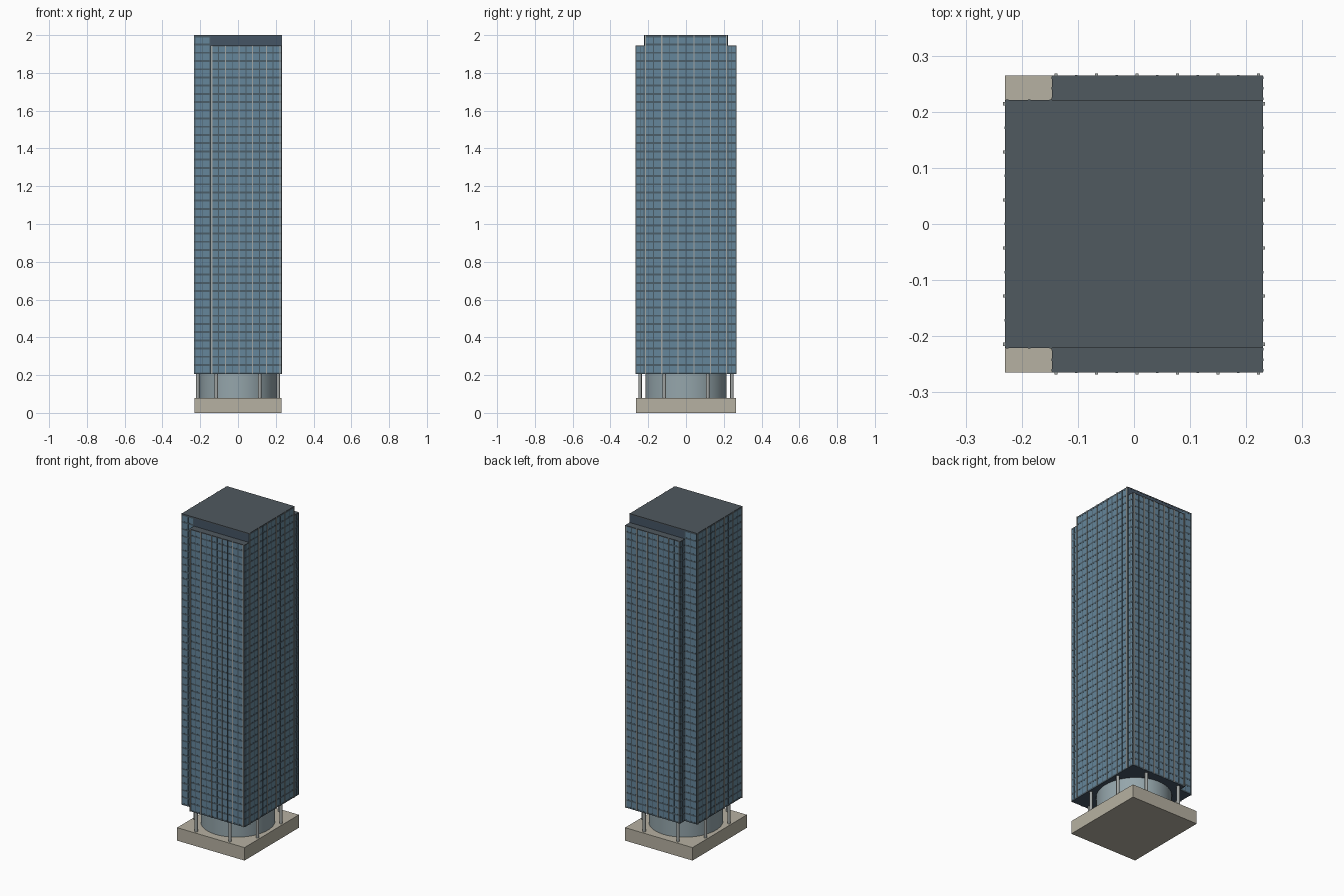
import bpy, bmesh, math
from mathutils import Vector

if "Cube" in bpy.data.objects:
    bpy.data.objects.remove(bpy.data.objects["Cube"])

def mat(name, r, g, b):
    m = bpy.data.materials.new(name)
    m.diffuse_color = (r, g, b, 1)
    m.use_nodes = True
    m.node_tree.nodes["Principled BSDF"].inputs["Base Color"].default_value = m.diffuse_color
    return m

STONE = mat("stone", 0.47, 0.44, 0.36)
DARK = mat("dark_wall", 0.06, 0.09, 0.13)
ROOF = mat("roof_grey", 0.08, 0.10, 0.115)
GLASS = mat("blue_glass", 0.13, 0.24, 0.33)
FRAME = mat("dark_frame", 0.07, 0.11, 0.14)
METAL = mat("pale_metal", 0.36, 0.38, 0.37)
LOBBY = mat("lobby_glass", 0.30, 0.38, 0.41)

def box(bm, lo, hi):
    lo, hi = Vector(lo), Vector(hi)
    a = Vector(map(min, lo, hi))
    b = Vector(map(max, lo, hi))
    r = bmesh.ops.create_cube(bm, size=1)
    for v in r["verts"]:
        v.co = Vector((v.co[i] * (b[i] - a[i]) + (a[i] + b[i]) / 2 for i in range(3)))

def finish(bm, name, material):
    me = bpy.data.meshes.new(name)
    bm.to_mesh(me)
    bm.free()
    ob = bpy.data.objects.new(name, me)
    me.materials.append(material)
    bpy.context.collection.objects.link(ob)
    return ob

def boxes(name, material, items):
    bm = bmesh.new()
    for lo, hi in items:
        box(bm, lo, hi)
    return finish(bm, name, material)

W, D, CORE_D, NOTCH = 0.229, 0.264, 0.22, -0.145
Z0, Z_WING, Z_TOP = 0.205, 1.945, 2.0
FLOOR = (Z_WING - Z0) / 40

# Plinth, tower core, lower front and back wings, roofs
boxes("plinth", STONE, [((-0.23, -0.265, 0), (0.23, 0.265, 0.08))])
boxes("tower_core", DARK, [((-W, -CORE_D, Z0), (W, CORE_D, Z_TOP - 0.006))])
boxes("tower_wings", DARK, [((NOTCH, s * (CORE_D - 0.001), Z0), (W, s * D, Z_WING - 0.006))
                            for s in (-1, 1)])
boxes("roofs", ROOF, [((-0.23, -0.221, Z_TOP - 0.006), (0.23, 0.221, Z_TOP))] +
      [((NOTCH - 0.001, s * 0.221, Z_WING - 0.006), (0.23, s * 0.265, Z_WING)) for s in (-1, 1)])

# Facade: glass skin, floor bands, mullions and projecting fins
parts = {k: bmesh.new() for k in ("glass", "band", "mullion", "fin")}

def facade(axis, plane, sign, u0, u1, top, fins=(), mullions=()):
    """axis: normal axis (0=x, 1=y); u runs along the other horizontal axis."""
    def strip(key, ua, ub, za, zb, out):
        p, q = plane - sign * 0.0005, plane + sign * out
        if axis == 0:
            box(parts[key], (p, ua, za), (q, ub, zb))
        else:
            box(parts[key], (ua, p, za), (ub, q, zb))
    strip("glass", u0, u1, Z0, top - 0.006, 0.0004)
    for i in range(int((top - Z0) / FLOOR + 0.01) + 1):
        z = Z0 + i * FLOOR
        strip("band", u0, u1, z, min(z + 0.010, top), 0.001)
    for u in mullions:
        strip("mullion", u - 0.0022, u + 0.0022, Z0, top, 0.0016)
    for u in fins:
        strip("fin", u - 0.0028, u + 0.0028, Z0, top, 0.0045)

front_fins = [-0.139 + 0.0722 * i for i in range(6)]
side_fins = [-0.2142 + 0.0857 * i for i in range(6)]
front_mull = [u + 0.0361 for u in front_fins[:-1]]
side_mull = [u + 0.04285 for u in side_fins[:-1]]
for s in (-1, 1):
    facade(1, s * D, s, NOTCH, W, Z_WING, front_fins, front_mull)
    facade(1, s * CORE_D, s, -W, NOTCH, Z_TOP, (), (-0.226, -0.187, -0.148))
    facade(0, s * W, s, -CORE_D, CORE_D, Z_TOP, side_fins, side_mull)
    a, b = sorted((s * CORE_D, s * D))
    ends = (a + 0.003, (a + b) / 2, b - 0.003)
    facade(0, W, 1, a, b, Z_WING, (), ends)
    facade(0, NOTCH, -1, a, b, Z_WING, (), ends)

finish(parts["glass"], "window_glass", GLASS)
finish(parts["band"], "floor_bands", FRAME)
finish(parts["mullion"], "mullions", FRAME)
finish(parts["fin"], "facade_fins", METAL)

# Round lobby drum and the columns carrying the tower
def cylinder(name, material, x, y, rx, ry, z0, z1, n):
    bpy.ops.mesh.primitive_cylinder_add(vertices=n, radius=1, depth=1,
                                        location=(x, y, (z0 + z1) / 2), scale=(rx, ry, z1 - z0))
    ob = bpy.context.object
    ob.name = name
    bpy.ops.object.transform_apply(location=False, rotation=False, scale=True)
    ob.data.materials.append(material)
    bpy.ops.object.shade_smooth_by_angle(angle=math.radians(35))

cylinder("lobby_drum", LOBBY, 0, 0, 0.205, 0.215, 0.08, Z0, 64)
for s in (-1, 1):
    for t in (-0.115, 0.115):
        cylinder("lobby_column", METAL, t, s * 0.243, 0.009, 0.009, 0.08, Z0, 16)
        cylinder("lobby_column", METAL, s * 0.213, t, 0.009, 0.009, 0.08, Z0, 16)
